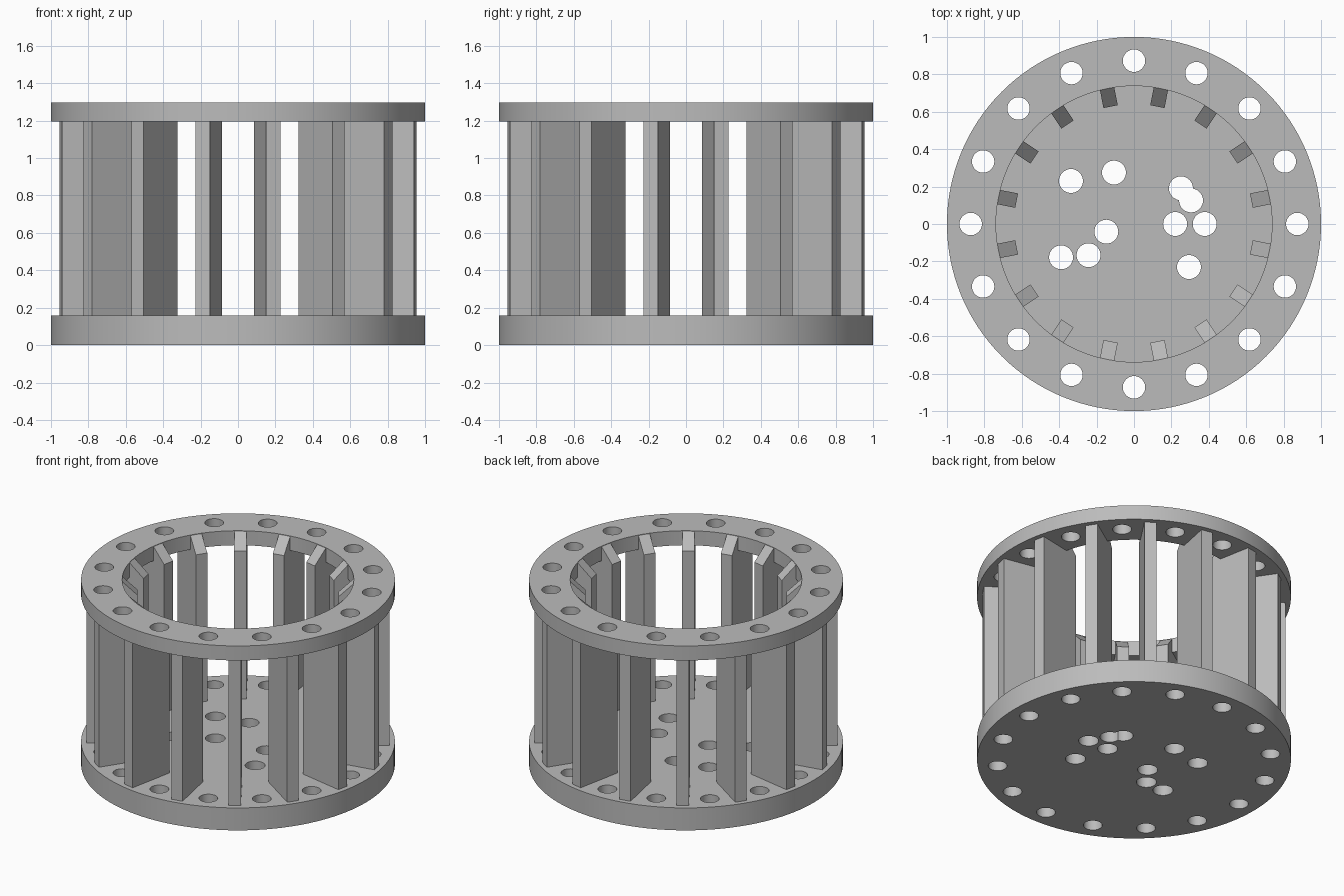
import bpy, bmesh, math
from mathutils import Matrix, Vector

cube = bpy.data.objects.get("Cube")
if cube:
    bpy.data.objects.remove(cube)

BASE_TOP, RING_LOW, RING_TOP = 0.158, 1.195, 1.297
RING_INNER, COUNT = 0.738, 16
STEP = 2 * math.pi / COUNT

grey = bpy.data.materials.new("plain_grey")
grey.use_nodes = True
colour = (0.5, 0.5, 0.5, 1)
grey.diffuse_color = colour
grey.node_tree.nodes["Principled BSDF"].inputs["Base Color"].default_value = colour


def make_object(name, bm):
    bmesh.ops.recalc_face_normals(bm, faces=bm.faces)
    mesh = bpy.data.meshes.new(name)
    bm.to_mesh(mesh)
    bm.free()
    mesh.materials.append(grey)
    obj = bpy.data.objects.new(name, mesh)
    bpy.context.collection.objects.link(obj)
    return obj


def cylinder(name, radius, low, high, x=0, y=0, sides=128):
    bm = bmesh.new()
    bmesh.ops.create_cone(bm, cap_ends=True, segments=sides, radius1=radius,
                          radius2=radius, depth=high - low,
                          matrix=Matrix.Translation((x, y, (low + high) / 2)))
    return make_object(name, bm)


def select_only(obj):
    bpy.ops.object.select_all(action="DESELECT")
    obj.select_set(True)
    bpy.context.view_layer.objects.active = obj


def drill(target, x, y, radius, sides=32):
    """Cut one vertical through hole."""
    cutter = cylinder("hole_cutter", radius, -0.5, 2, x, y, sides)
    cutter.hide_render = True
    cut = target.modifiers.new("hole", "BOOLEAN")
    cut.operation, cut.solver, cut.object = "DIFFERENCE", "EXACT", cutter
    select_only(target)
    bpy.ops.object.modifier_apply(modifier=cut.name)
    bpy.data.objects.remove(cutter)


# Base disc and top ring
base = cylinder("base_disc", 1, 0, BASE_TOP)
ring = cylinder("top_ring", 1, RING_LOW, RING_TOP)
drill(ring, 0, 0, RING_INNER, 128)

# Matching circle of bolt holes in both plates
for plate in (base, ring):
    for i in range(COUNT):
        a = i * STEP
        drill(plate, 0.873 * math.cos(a), 0.873 * math.sin(a), 0.06)

# Scattered holes in the floor
for x, y in [(-0.337, 0.23), (-0.107, 0.275), (0.251, 0.191), (0.305, 0.126),
             (0.22, 0), (0.378, 0), (-0.148, -0.041), (-0.39, -0.178),
             (-0.243, -0.167), (0.294, -0.23)]:
    drill(base, x, y, 0.064)

for plate in (base, ring):
    select_only(plate)
    bpy.ops.object.shade_smooth_by_angle(angle=math.radians(30))

# Radial fins, chamfered at the inner top corner
profile = [(0.64, 0.14), (0.966, 0.14), (0.966, 1.24), (0.75, 1.24),
           (RING_INNER + 0.002, RING_TOP - 0.001), (0.64, 1.2)]
for i in range(COUNT):
    bm = bmesh.new()
    face = bm.faces.new([bm.verts.new((r, -0.039, z)) for r, z in profile])
    side = bmesh.ops.extrude_face_region(bm, geom=[face])["geom"]
    bmesh.ops.translate(bm, vec=Vector((0, 0.078, 0)),
                        verts=[v for v in side if isinstance(v, bmesh.types.BMVert)])
    bm.transform(Matrix.Rotation((i + 0.5) * STEP, 4, "Z"))
    make_object(f"fin_{i + 1}", bm)
